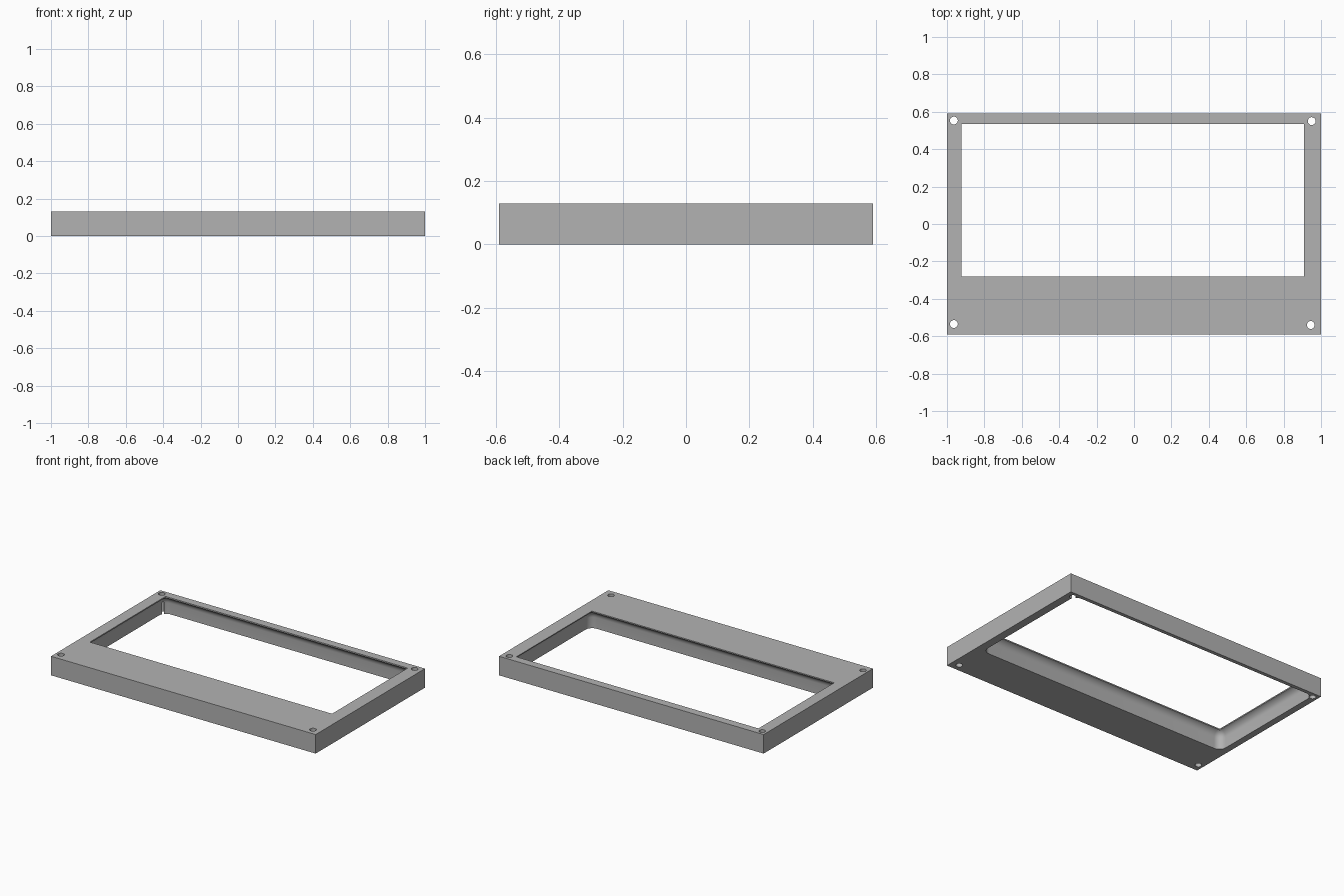
import bpy, bmesh
from mathutils import Vector

cube = bpy.data.objects.get("Cube")
if cube:
    bpy.data.objects.remove(cube, do_unlink=True)

HEIGHT = 0.13
LIP = 0.005      # thickness of the thin lip around the window
RADIUS = 0.05    # rounding of the pocket underneath

grey = bpy.data.materials.new("plain grey")
grey.use_nodes = True
colour = (0.45, 0.45, 0.45, 1)
grey.diffuse_color = colour
grey.node_tree.nodes["Principled BSDF"].inputs["Base Color"].default_value = colour


def add_object(name, bm):
    mesh = bpy.data.meshes.new(name)
    bmesh.ops.recalc_face_normals(bm, faces=bm.faces)
    bm.to_mesh(mesh)
    bm.free()
    mesh.materials.append(grey)
    obj = bpy.data.objects.new(name, mesh)
    bpy.context.collection.objects.link(obj)
    return obj


def box(name, low, high, round_radius=0):
    """Box between two corners, optionally rounded everywhere but its base."""
    low, high = Vector(low), Vector(high)
    bm = bmesh.new()
    bmesh.ops.create_cube(bm, size=1)
    bmesh.ops.scale(bm, vec=high - low, verts=bm.verts)
    bmesh.ops.translate(bm, vec=(low + high) / 2, verts=bm.verts)
    if round_radius:
        edges = [e for e in bm.edges if max(v.co.z for v in e.verts) > low.z + 0.01]
        bmesh.ops.bevel(bm, geom=edges, offset=round_radius, segments=8,
                        profile=0.5, affect='EDGES')
    return add_object(name, bm)


def hole(name, x, y):
    bm = bmesh.new()
    bmesh.ops.create_cone(bm, cap_ends=True, segments=32, radius1=0.021,
                          radius2=0.021, depth=0.5)
    bmesh.ops.translate(bm, vec=(x, y, HEIGHT / 2), verts=bm.verts)
    return add_object(name, bm)


# Solid slab
frame = box("bezel_frame", (-1, -0.59, 0), (1, 0.59, HEIGHT))

# Rounded pocket below, sharp window above, four screw holes
cutters = [
    box("pocket_cutter", (-0.955, -0.315, -0.2), (0.945, 0.565, HEIGHT - LIP), RADIUS),
    box("window_cutter", (-0.922, -0.282, 0.06), (0.908, 0.535, 0.3)),
    hole("back_right_hole_cutter", -0.963, 0.553),
    hole("back_left_hole_cutter", 0.95, 0.55),
    hole("front_right_hole_cutter", -0.963, -0.535),
    hole("front_left_hole_cutter", 0.945, -0.54),
]
for cutter in cutters:
    mod = frame.modifiers.new(cutter.name, 'BOOLEAN')
    mod.operation = 'DIFFERENCE'
    mod.solver = 'EXACT'
    mod.object = cutter

# Bake the cuts and drop the cutters
bpy.context.view_layer.update()
evaluated = frame.evaluated_get(bpy.context.evaluated_depsgraph_get())
result = bpy.data.meshes.new_from_object(evaluated)
frame.modifiers.clear()
frame.data = result
for cutter in cutters:
    bpy.data.objects.remove(cutter, do_unlink=True)

# Smooth the rounding, keep hard edges crisp
bpy.ops.object.select_all(action='DESELECT')
frame.select_set(True)
bpy.context.view_layer.objects.active = frame
bpy.ops.object.shade_smooth_by_angle()
